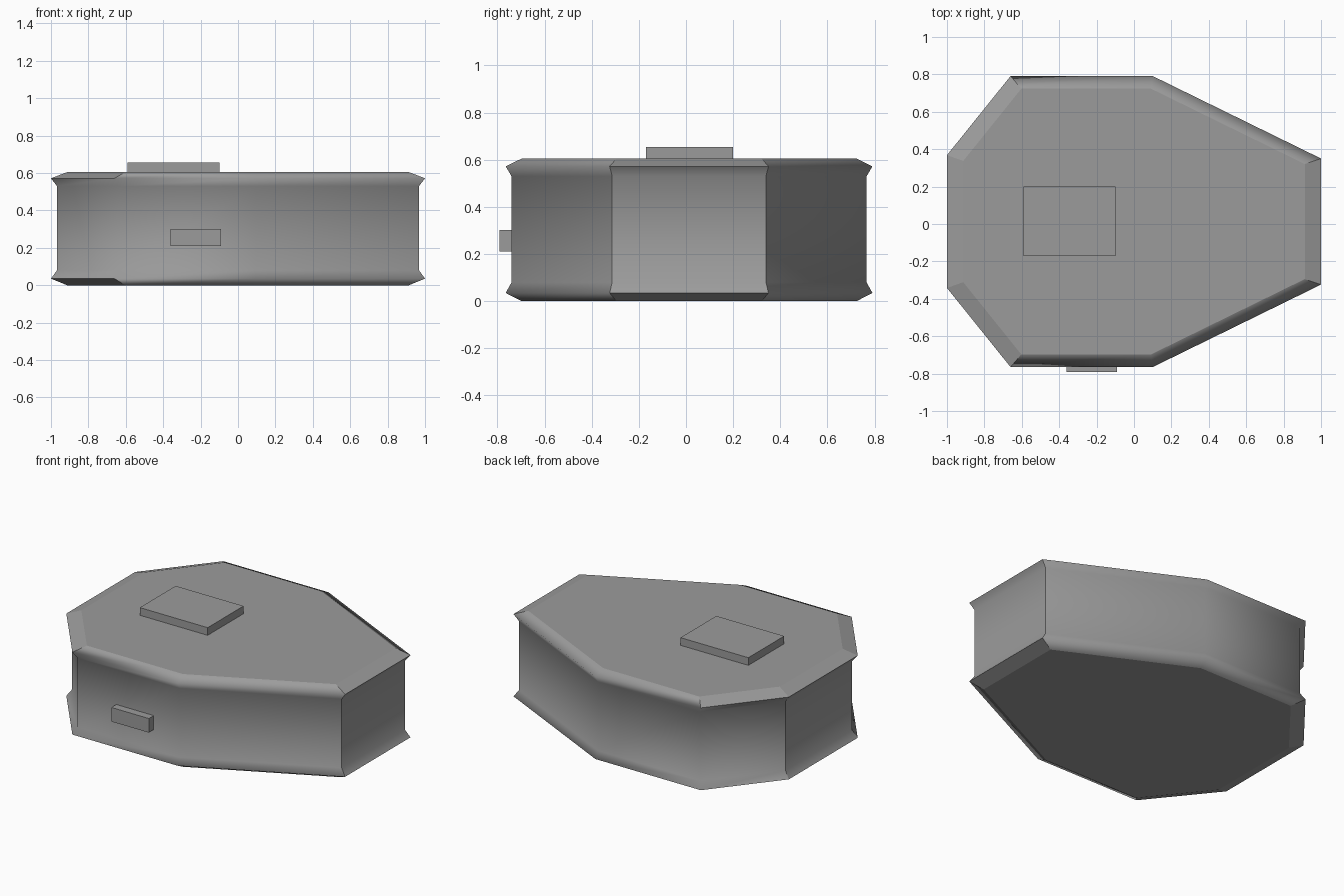
import bpy
import bmesh

cube = bpy.data.objects.get("Cube")
if cube:
    bpy.data.objects.remove(cube, do_unlink=True)

grey = bpy.data.materials.new("plain grey")
grey.use_nodes = True
colour = (0.33, 0.33, 0.33, 1)
grey.diffuse_color = colour
grey.node_tree.nodes["Principled BSDF"].inputs["Base Color"].default_value = colour


def add_object(name, bm):
    mesh = bpy.data.meshes.new(name)
    bm.to_mesh(mesh)
    bm.free()
    mesh.materials.append(grey)
    obj = bpy.data.objects.new(name, mesh)
    bpy.context.collection.objects.link(obj)
    return obj


def add_box(name, low, high):
    bm = bmesh.new()
    bmesh.ops.create_cube(bm, size=1)
    for v in bm.verts:
        v.co = [(a + b) / 2 + c * (b - a) for a, b, c in zip(low, high, v.co)]
    return add_object(name, bm)


# Body: one tapered outline, scaled at each level to give flared rims
half = [(-1, 0.355), (-0.66, 0.778), (0.1, 0.778), (1, 0.337)]
outline = [(x, -y) for x, y in half] + half[::-1]
levels = [(0, 0.913), (0.035, 1), (0.08, 0.968),
          (0.53, 0.968), (0.572, 1), (0.605, 0.913)]
centre_y = 0.013

bm = bmesh.new()
rings = [[bm.verts.new((x * s, y * s + centre_y, z)) for x, y in outline]
         for z, s in levels]
count = len(outline)
for lower, upper in zip(rings, rings[1:]):
    for i in range(count):
        j = (i + 1) % count
        bm.faces.new((lower[i], lower[j], upper[j], upper[i]))
caps = [bm.faces.new(rings[0][::-1]), bm.faces.new(rings[-1])]
bmesh.ops.recalc_face_normals(bm, faces=bm.faces)
for f in bm.faces:
    f.smooth = True

# Crisp edges: caps, end panels, and the rims of the ends and left chamfers
sides = {i: (i + 1) % count for i in range(count)}
flat_sides = {0, 3, 4 - 1, 6, 7}
for cap in caps:
    for e in cap.edges:
        e.smooth = False
for k in (1, 4):
    for i in flat_sides:
        bm.edges.get((rings[k][i], rings[k][sides[i]])).smooth = False
for k in range(len(rings) - 1):
    on_bevel = k in (0, len(rings) - 2)
    for i in range(count):
        at_end = i in (0, 3, 4, 7)
        at_chamfer = i in (1, 6)
        if at_end or (at_chamfer and on_bevel):
            bm.edges.get((rings[k][i], rings[k + 1][i])).smooth = False
add_object("body", bm)

# Raised plate on the top and small block on the front
add_box("top_plate", (-0.59, -0.17, 0.59), (-0.1, 0.2, 0.655))
add_box("front_block", (-0.36, -0.791, 0.21), (-0.09, -0.735, 0.302))
